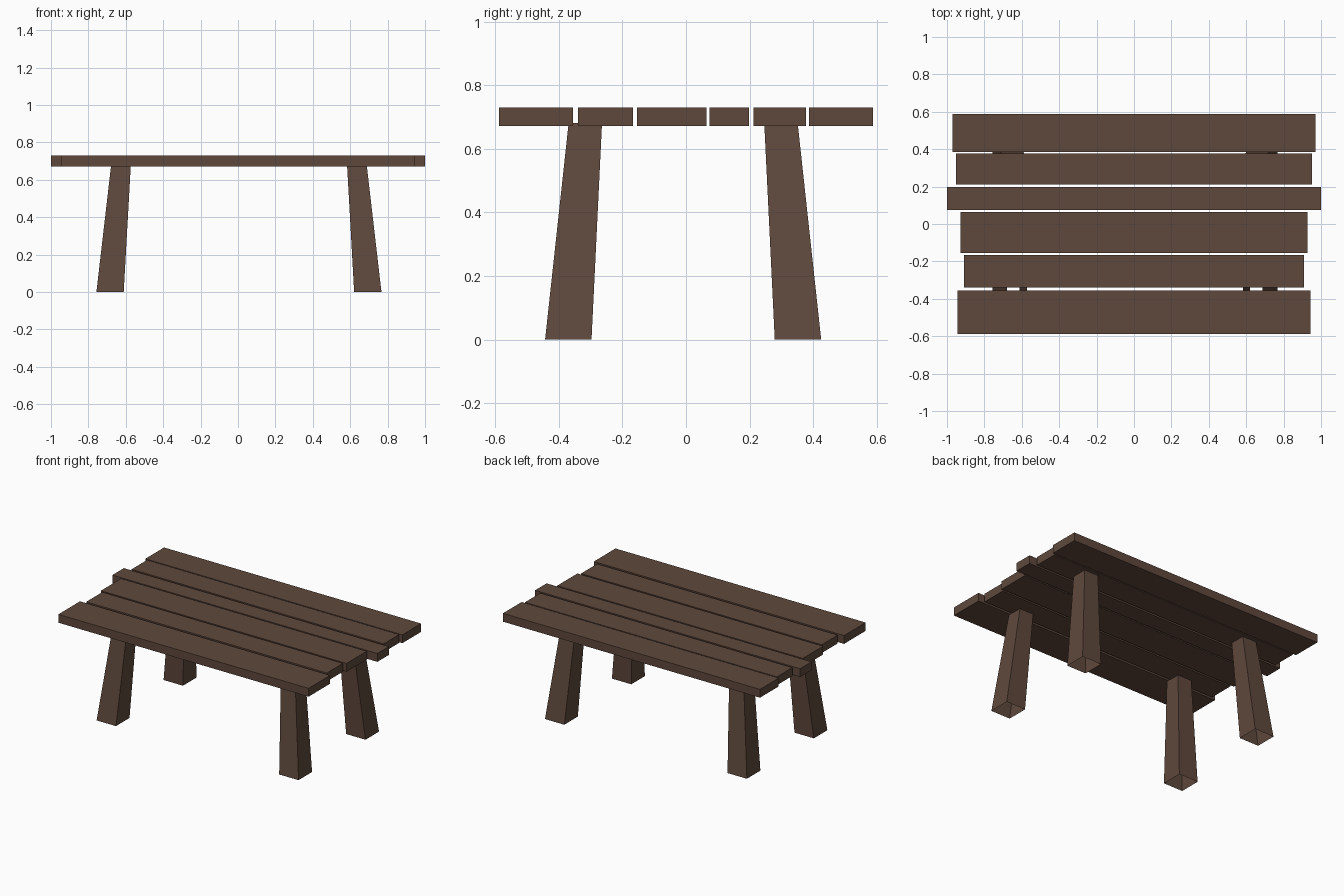
import bpy, bmesh

if "Cube" in bpy.data.objects:
    bpy.data.objects.remove(bpy.data.objects["Cube"])

wood = bpy.data.materials.new("dark brown wood")
wood.diffuse_color = (0.114, 0.066, 0.046, 1)
wood.use_nodes = True
wood.node_tree.nodes["Principled BSDF"].inputs["Base Color"].default_value = wood.diffuse_color


def tapered_box(name, bottom, top, z0, z1, open_ends=False):
    """Box between two rectangles (x0, x1, y0, y1) at heights z0 and z1."""
    bm = bmesh.new()
    rings = []
    for (x0, x1, y0, y1), z in ((bottom, z0), (top, z1)):
        rings.append([bm.verts.new((x, y, z))
                      for x, y in ((x0, y0), (x1, y0), (x1, y1), (x0, y1))])
    lo, hi = rings
    for i in range(4):
        j = (i + 1) % 4
        bm.faces.new((lo[i], lo[j], hi[j], hi[i]))
    if not open_ends:
        bm.faces.new(lo[::-1])
        bm.faces.new(hi)
    mesh = bpy.data.meshes.new(name)
    bm.to_mesh(mesh)
    bm.free()
    mesh.materials.append(wood)
    obj = bpy.data.objects.new(name, mesh)
    bpy.context.collection.objects.link(obj)
    return obj


# Table top: six uneven planks (half length, front edge, back edge)
planks = [(0.944, -0.588, -0.355), (0.908, -0.339, -0.166), (0.927, -0.154, 0.064),
          (1.0, 0.074, 0.198), (0.951, 0.212, 0.378), (0.970, 0.386, 0.588)]
for n, (half, y0, y1) in enumerate(planks, 1):
    rect = (-half, half, y0, y1)
    tapered_box(f"plank_{n}", rect, rect, 0.672, 0.729)

# Legs: splayed, tapering upward, open at the hidden ends
CX, CY = 0.005, -0.009


def leg_rect(sx, sy, xs, ys):
    xa, xb = sorted(CX + sx * v for v in xs)
    ya, yb = sorted(CY + sy * v for v in ys)
    return xa, xb, ya, yb


for sy, depth in ((-1, "front"), (1, "back")):
    for sx, side in ((-1, "left"), (1, "right")):
        tapered_box(f"{depth}_{side}_leg",
                    leg_rect(sx, sy, (0.616, 0.762), (0.288, 0.434)),
                    leg_rect(sx, sy, (0.578, 0.683), (0.255, 0.360)),
                    0.0, 0.681, open_ends=True)
